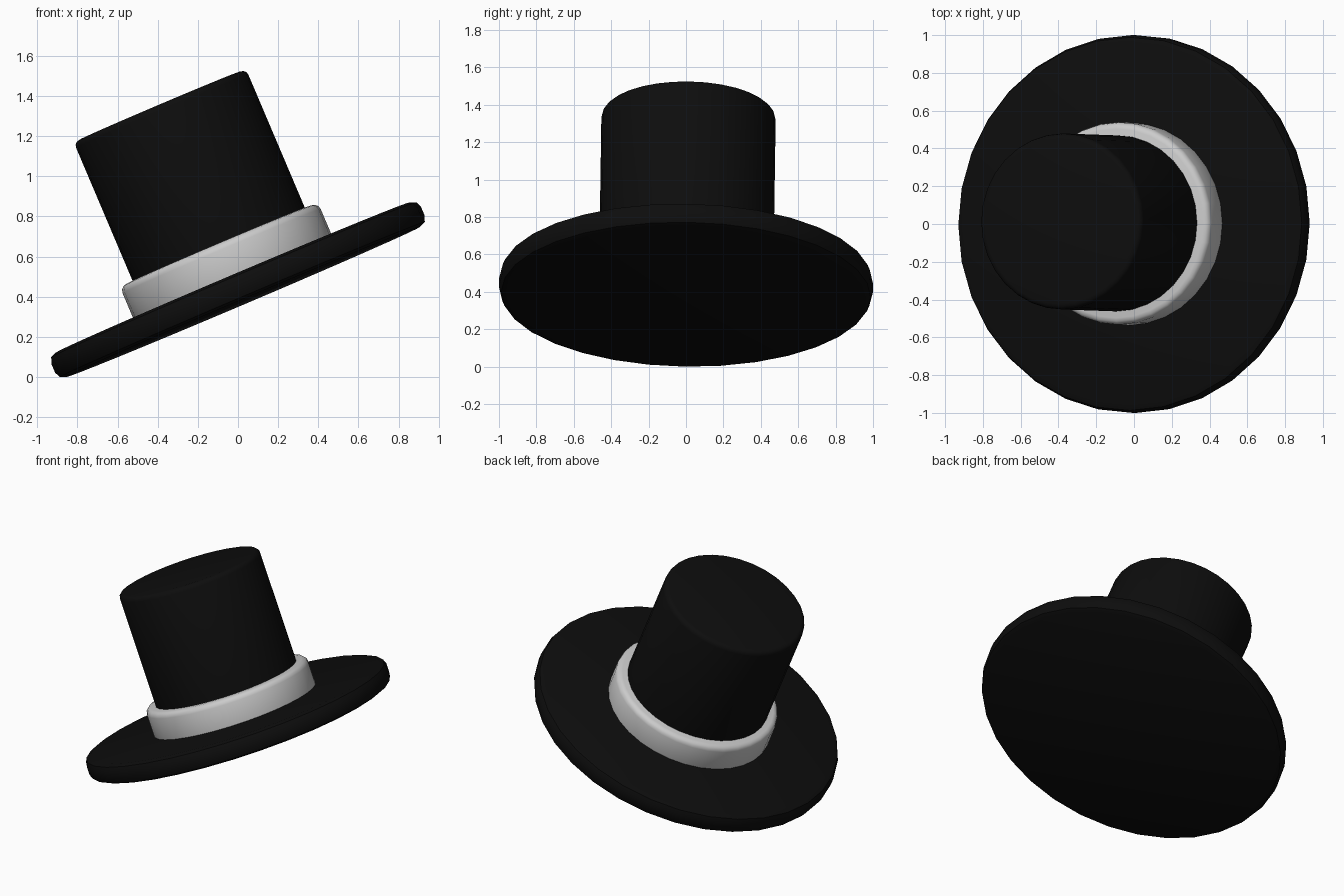
import bpy, math
from mathutils import Matrix, Vector

if "Cube" in bpy.data.objects:
    bpy.data.objects.remove(bpy.data.objects["Cube"])

black = bpy.data.materials.new("black_felt")
black.diffuse_color = (0.004, 0.004, 0.004, 1)
black.use_nodes = True
black.node_tree.nodes["Principled BSDF"].inputs["Base Color"].default_value = black.diffuse_color

# Whole hat leans to the left, and very slightly to the back
tilt = (Matrix.Translation((0.025, 0, 0.383))
        @ Matrix.Rotation(-0.015, 4, 'X')
        @ Matrix.Rotation(math.radians(-23), 4, 'Y'))


def disc(name, radius, z0, z1, bevel, segments, mat=None):
    """Rounded 32-sided cylinder between two heights along the hat axis."""
    bpy.ops.mesh.primitive_cylinder_add(vertices=32, radius=radius, depth=z1 - z0)
    ob = bpy.context.object
    ob.name = name
    ob.data.transform(tilt @ Matrix.Translation((0, 0, (z0 + z1) / 2)))
    mod = ob.modifiers.new("rounded_edge", 'BEVEL')
    mod.width = bevel
    mod.segments = segments
    mod.limit_method = 'ANGLE'
    mod.angle_limit = math.radians(40)
    if mat:
        ob.data.materials.append(mat)
    bpy.ops.object.modifier_apply(modifier=mod.name)
    bpy.ops.object.shade_smooth_by_angle(angle=math.radians(35))
    return ob


brim = disc("brim", 1.0, 0.0, 0.132, 0.042, 2, black)
band = disc("hat_band", 0.536, 0.09, 0.31, 0.035, 3)
crown = disc("crown", 0.466, 0.05, 1.062, 0.03, 3, black)

# Settle the hat on the ground and centre it
parts = [brim, band, crown]
pts = [v.co for ob in parts for v in ob.data.vertices]
lo = Vector([min(p[i] for p in pts) for i in range(3)])
hi = Vector([max(p[i] for p in pts) for i in range(3)])
shift = Matrix.Translation((-(lo.x + hi.x) / 2, -(lo.y + hi.y) / 2, -lo.z))
for ob in parts:
    ob.data.transform(shift)
